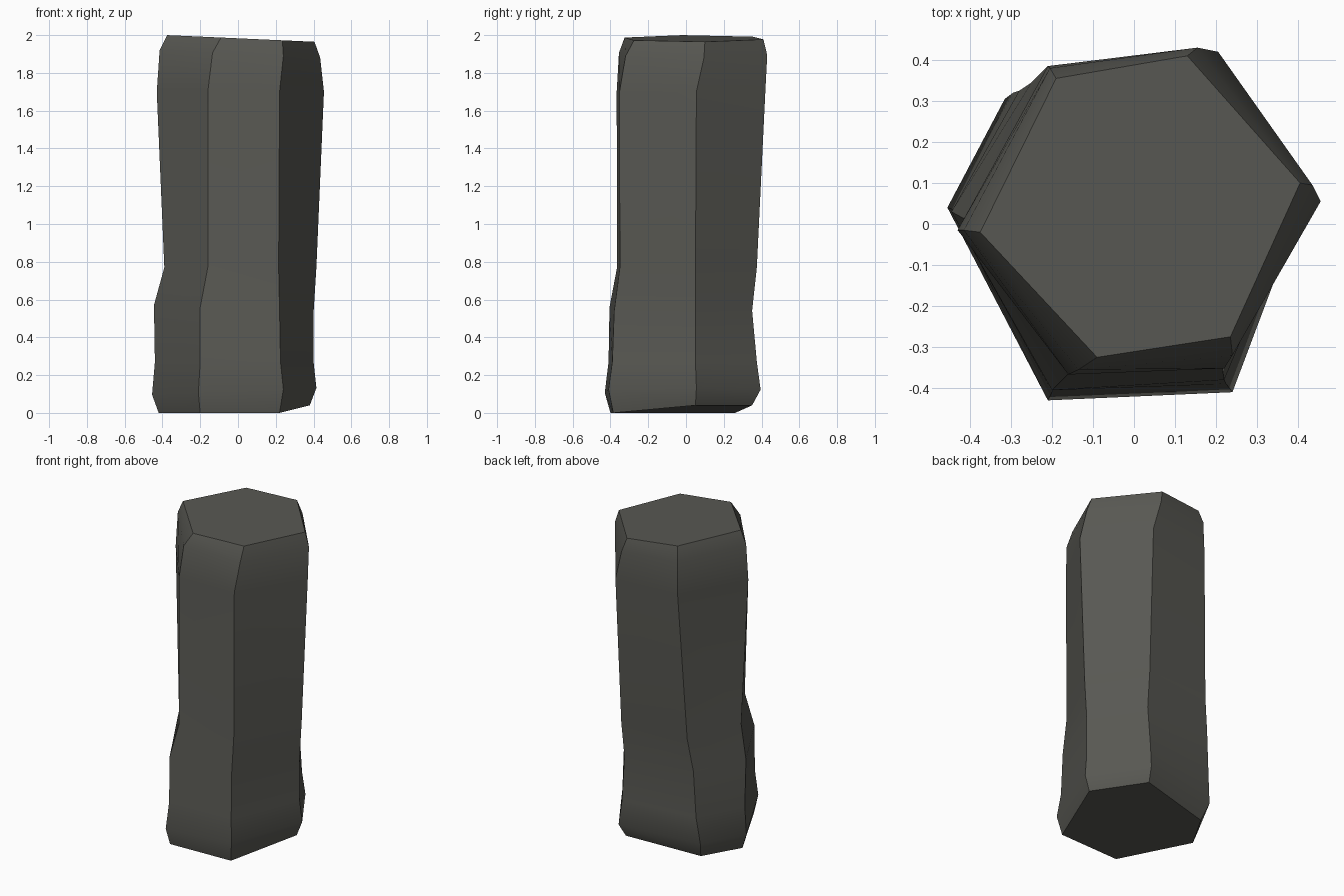
import bpy, bmesh

if "Cube" in bpy.data.objects:
    bpy.data.objects.remove(bpy.data.objects["Cube"])

# Cross-sections from top to bottom: height, tilt along x, six corners (counter-clockwise from +x)
SECTIONS = [
    (1.983, -.045, [(.405, .10), (.13, .41), (-.19, .355), (-.375, -.02), (-.09, -.325), (.235, -.275)]),
    (1.90, -.045, [(.435, .095), (.155, .43), (-.205, .38), (-.415, -.015), (-.135, -.355), (.24, -.32)]),
    (1.70, 0, [(.455, .055), (.205, .42), (-.21, .385), (-.43, -.015), (-.16, -.367), (.22, -.352)]),
    (0.77, 0, [(.415, .05), (.195, .375), (-.25, .345), (-.39, 0), (-.16, -.365), (.215, -.35)]),
    (0.55, -.045, [(.40, .05), (.19, .35), (-.28, .325), (-.445, .03), (-.20, -.405), (.22, -.38)]),
    (0.27, 0, [(.40, .05), (.19, .375), (-.295, .32), (-.44, .035), (-.20, -.41), (.225, -.39)]),
    (0.115, .04, [(.415, .055), (.20, .395), (-.315, .305), (-.455, .04), (-.21, -.43), (.24, -.41)]),
]
BASE = [(.38, .05), (.18, .35), (-.287, .26), (-.42, .03), (-.20, -.40), (.22, -.385)]

stone = bpy.data.materials.new("dark grey stone")
stone.diffuse_color = (.098, .098, .086, 1)
stone.use_nodes = True
stone.node_tree.nodes["Principled BSDF"].inputs["Base Color"].default_value = stone.diffuse_color

# Loft the hexagonal stone column
bm = bmesh.new()
rings = [[bm.verts.new((x, y, z + tilt * x)) for x, y in pts] for z, tilt, pts in SECTIONS]
# The base lifts slightly at its back right corner
rings.append([bm.verts.new((x, y, min(.04, max(0, .1 * (x + y))))) for x, y in BASE])
for upper, lower in zip(rings, rings[1:]):
    for i in range(6):
        j = (i + 1) % 6
        bm.faces.new((upper[i], lower[i], lower[j], upper[j]))
bm.faces.new(rings[0])
bm.faces.new(rings[-1][::-1])
bmesh.ops.recalc_face_normals(bm, faces=bm.faces)

mesh = bpy.data.meshes.new("stone_column")
bm.to_mesh(mesh)
bm.free()
mesh.materials.append(stone)
column = bpy.data.objects.new("stone_column", mesh)
bpy.context.collection.objects.link(column)

# Soft bends along each side, crisp vertical edges
bpy.context.view_layer.objects.active = column
column.select_set(True)
bpy.ops.object.shade_smooth_by_angle(angle=0.52)
